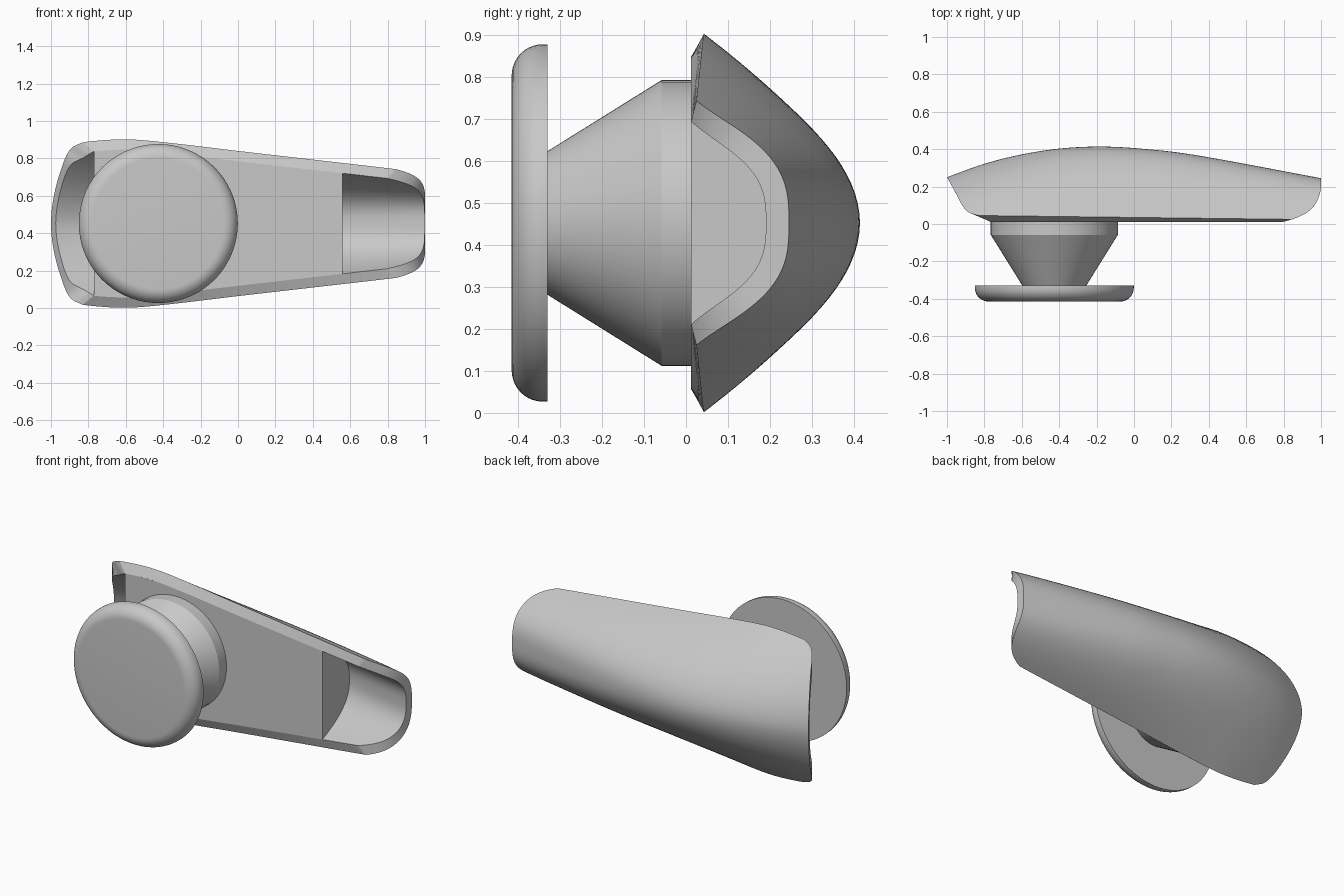
import bpy, bmesh, math

if "Cube" in bpy.data.objects:
    bpy.data.objects.remove(bpy.data.objects["Cube"])

MID = 0.452      # height of the long axis
FRONT = 0.012    # plane of the flat front plate

grey = bpy.data.materials.new("plain grey")
grey.use_nodes = True
grey.diffuse_color = (0.58, 0.58, 0.58, 1)
grey.node_tree.nodes["Principled BSDF"].inputs["Base Color"].default_value = (0.58, 0.58, 0.58, 1)


def curve(keys):
    """Smooth function through the (position, value) keys, clamped at both ends."""
    def slope(i):
        a, b = keys[max(i - 1, 0)], keys[min(i + 1, len(keys) - 1)]
        return (b[1] - a[1]) / (b[0] - a[0])

    def value(t):
        if t <= keys[0][0]:
            return keys[0][1]
        if t >= keys[-1][0]:
            return keys[-1][1]
        i = max(k for k in range(len(keys) - 1) if keys[k][0] <= t)
        (t0, a), (t1, b) = keys[i], keys[i + 1]
        w = t1 - t0
        u = (t - t0) / w
        return (a * (1 + 2 * u) * (1 - u) ** 2 + b * u * u * (3 - 2 * u)
                + w * slope(i) * u * (1 - u) ** 2 + w * slope(i + 1) * u * u * (u - 1))
    return value


half_height = curve([(-1, .405), (-.8, .438), (-.6, .45), (-.4, .435), (0, .388), (.4, .342), (.85, .29), (1, .27)])
depth = curve([(-1, .25), (-.8, .322), (-.6, .372), (-.4, .403), (-.2, .414), (0, .406), (.3, .373), (1, .245)])
fullness = curve([(-1, 1.8), (-.4, 1.87), (.2, 2.2), (1, 2.9)])
rim = curve([(-.8, .045), (.83, .025)])
# End outlines, as a length for each depth
left_end = curve([(.012, -.77), (.045, -.83), (.06, -.88), (.09, -.912), (.16, -.95), (.25, -1)])
right_end = curve([(.012, .8), (.025, .845), (.04, .885), (.065, .93), (.1, .965), (.15, .99), (.2, 1), (.25, 1)])


def arch(x, s, inner):
    """Point on the outer or inner arch at length x and cross position s."""
    wall = 0.055 if inner else 0
    base = FRONT if inner else rim(x)
    bulge = 1 - abs(s) ** fullness(x)
    return (x, base + (depth(x) - wall - base) * bulge, MID + s * (half_height(x) - wall))


def end_length(end, s, inner):
    x = end(0.15)
    for _ in range(12):
        x = end(arch(x, s, inner)[1])
    return x


def finish(bm, name, angle):
    bmesh.ops.remove_doubles(bm, verts=bm.verts, dist=1e-5)
    bmesh.ops.recalc_face_normals(bm, faces=bm.faces)
    mesh = bpy.data.meshes.new(name)
    bm.to_mesh(mesh)
    bm.free()
    mesh.materials.append(grey)
    ob = bpy.data.objects.new(name, mesh)
    bpy.context.collection.objects.link(ob)
    bpy.ops.object.select_all(action='DESELECT')
    ob.select_set(True)
    bpy.context.view_layer.objects.active = ob
    bpy.ops.object.shade_smooth_by_angle(angle=math.radians(angle))
    return ob


def bridge(bm, a, b):
    for i in range(len(a) - 1):
        bm.faces.new((a[i], a[i + 1], b[i + 1], b[i]))


ACROSS, ALONG = 56, 60
cross = [math.sin(math.pi * (i / ACROSS - 0.5)) for i in range(ACROSS + 1)]

# Curved shell with wall thickness, open at the front and both ends
bm = bmesh.new()
grids = []
for inner in (False, True):
    rows = []
    for s in cross:
        x0, x1 = end_length(left_end, s, inner), end_length(right_end, s, inner)
        rows.append([bm.verts.new(arch(x0 + (x1 - x0) * j / ALONG, s, inner)) for j in range(ALONG + 1)])
    for a, b in zip(rows, rows[1:]):
        bridge(bm, a, b)
    grids.append(rows)
outer, inside = grids
for k in (0, -1):
    bridge(bm, outer[k], inside[k])
    bridge(bm, [r[k] for r in outer], [r[k] for r in inside])
finish(bm, "curved_shell", 35)

# Solid core filling the shell between the two end hollows
bm = bmesh.new()
sections = [[bm.verts.new(arch(-0.77 + 1.33 * j / 40, s, True)) for s in cross] for j in range(41)]
for a, b in zip(sections, sections[1:]):
    bridge(bm, a, b)
    bm.faces.new((a[0], b[0], b[-1], a[-1]))
bm.faces.new(sections[0])
bm.faces.new(sections[-1])
finish(bm, "core_block", 35)


def lathe(name, profile):
    """Spin (radius, y) points around the axis of the knob."""
    bm = bmesh.new()
    verts = [bm.verts.new((-0.426 + r, y, MID)) for r, y in profile]
    edges = [bm.edges.new(pair) for pair in zip(verts, verts[1:])]
    bmesh.ops.spin(bm, geom=verts + edges, cent=(-0.426, 0, MID), axis=(0, 1, 0),
                   angle=math.tau, steps=72)
    return finish(bm, name, 28)


# Tapered stem and round knob with a rounded front edge
lathe("stem", [(0, .03), (.34, .03), (.34, -.058), (.17, -.331), (0, -.331)])
corner = [(.35 + .075 * math.cos(a), -.342 - .073 * math.sin(a))
          for a in (math.pi / 2 * i / 10 for i in range(11))]
lathe("knob_disc", [(0, -.33), (.425, -.33)] + corner + [(0, -.415)])
